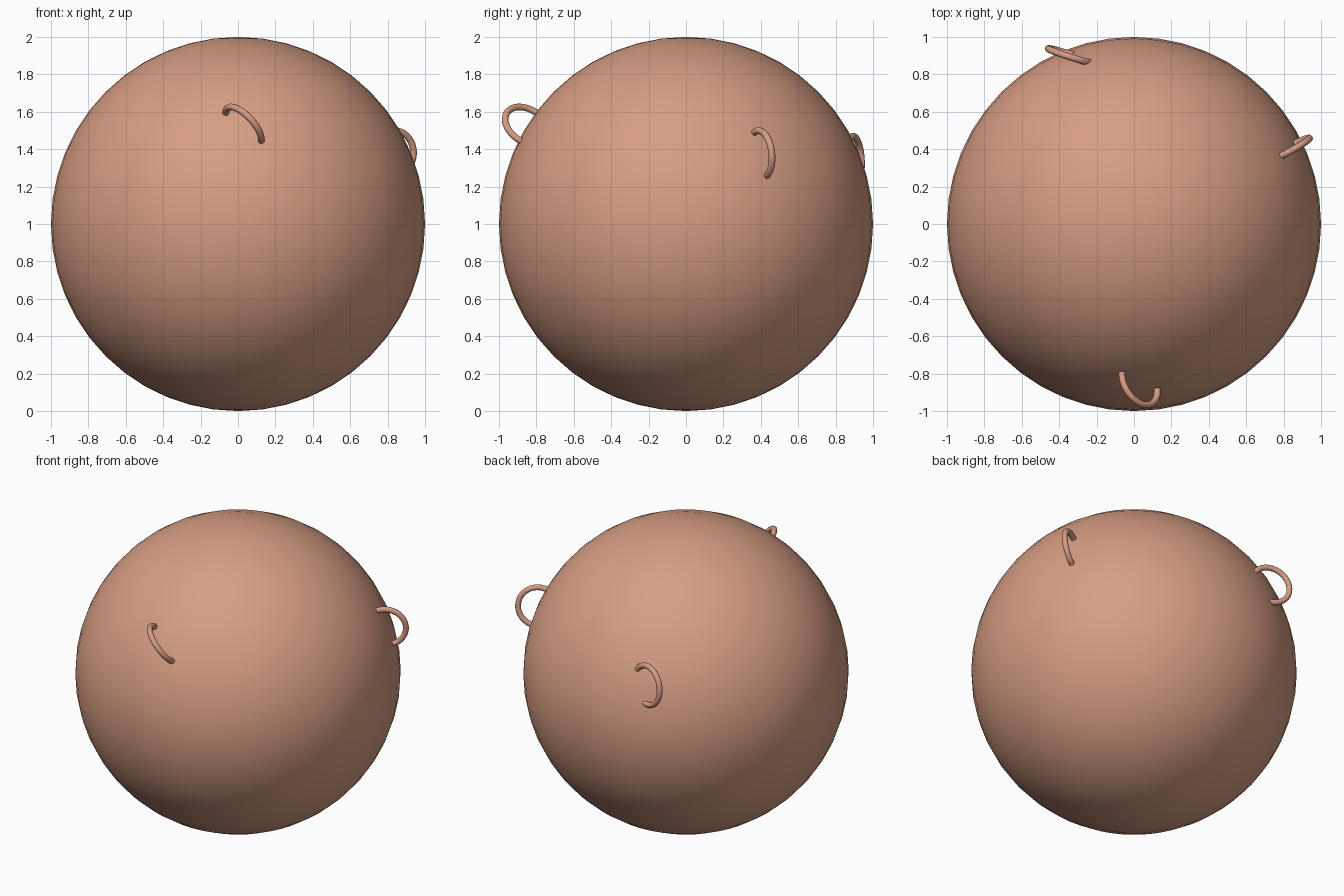
import bpy
from mathutils import Vector, Matrix

if "Cube" in bpy.data.objects:
    bpy.data.objects.remove(bpy.data.objects["Cube"])

skin = bpy.data.materials.new("clay")
skin.diffuse_color = (0.68, 0.34, 0.23, 1)
skin.use_nodes = True
skin.node_tree.nodes["Principled BSDF"].inputs["Base Color"].default_value = skin.diffuse_color


def finish(name):
    ob = bpy.context.object
    ob.name = name
    ob.data.materials.append(skin)
    bpy.ops.object.shade_smooth()
    return ob


def ring(name, center, chord, outward, radius):
    """Torus whose plane holds the chord and the outward direction."""
    u = Vector(chord).normalized()
    w = Vector(outward)
    w = (w - u * w.dot(u)).normalized()
    bpy.ops.mesh.primitive_torus_add(major_segments=48, minor_segments=12,
                                     major_radius=radius, minor_radius=0.018)
    ob = finish(name)
    rot = Matrix((u, w, u.cross(w))).transposed().to_4x4()
    ob.matrix_world = Matrix.Translation(center) @ rot


# Large ball
bpy.ops.mesh.primitive_uv_sphere_add(segments=48, ring_count=24, radius=1, location=(0, 0, 1))
finish("ball")

# Three thin rings piercing the surface
ring("front_ring", (0.03, -0.85, 1.525), (0.195, -0.08, -0.16), (0.03, -0.85, 0.526), 0.128)
ring("right_ring", (0.828, 0.40, 1.375), (0.066, 0.06, -0.21), (0.834, 0.403, 0.378), 0.125)
ring("back_ring", (-0.34, 0.90, 1.345), (-0.40, 0.185, -0.898), (-0.865, 0.249, 0.432), 0.125)
